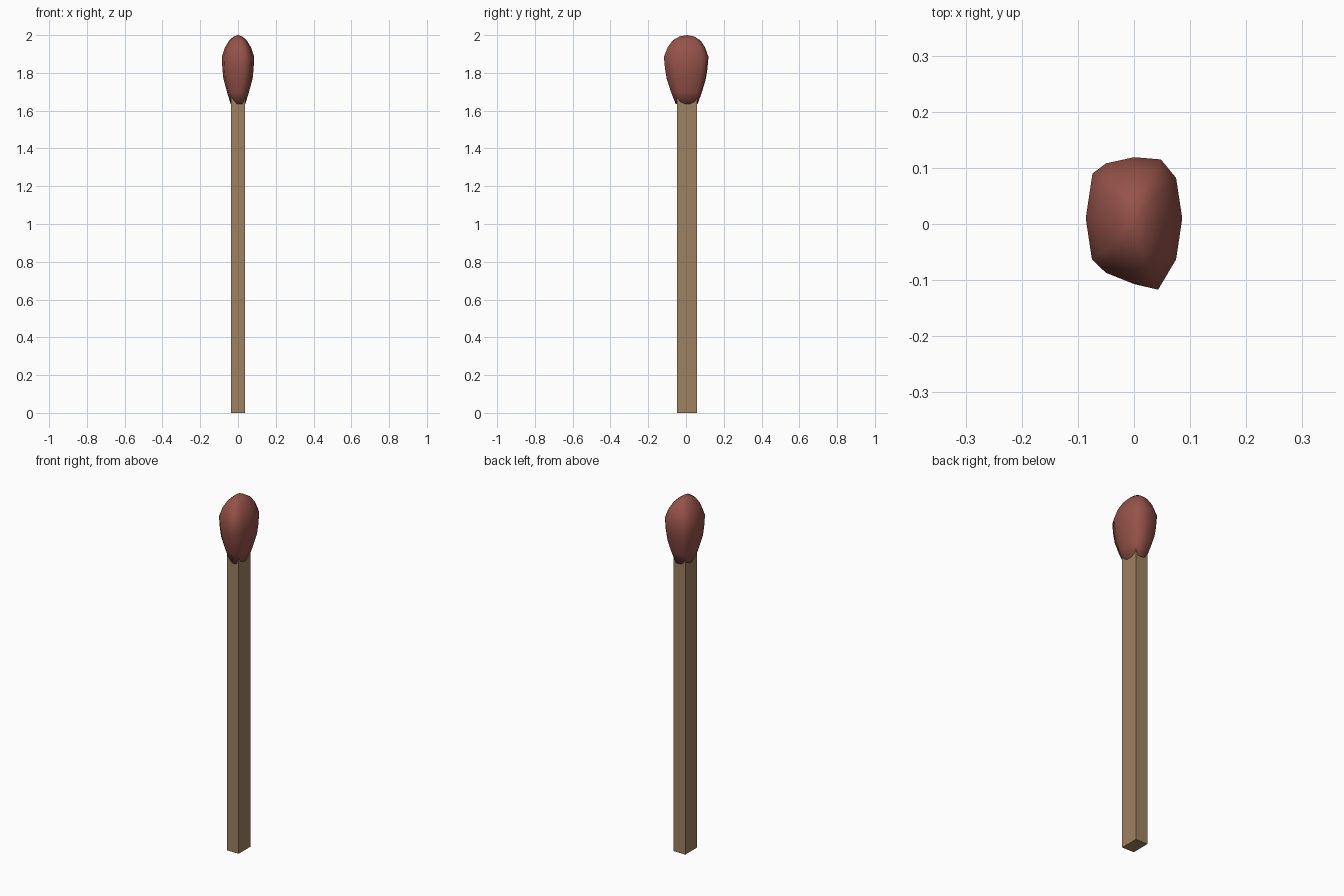
import bpy, bmesh

if "Cube" in bpy.data.objects:
    bpy.data.objects.remove(bpy.data.objects["Cube"])

CY = 0.006  # depth centre of the stick


def material(name, rgb):
    m = bpy.data.materials.new(name)
    m.diffuse_color = (*rgb, 1)
    m.use_nodes = True
    m.node_tree.nodes["Principled BSDF"].inputs["Base Color"].default_value = m.diffuse_color
    return m


def loft(name, rings, mat, tip=None):
    """Skin a stack of equal-sized point rings, capped below and above."""
    bm = bmesh.new()
    loops = [[bm.verts.new(p) for p in ring] for ring in rings]
    n = len(loops[0])
    for a, b in zip(loops, loops[1:]):
        for i in range(n):
            j = (i + 1) % n
            bm.faces.new((a[i], a[j], b[j], b[i]))
    bm.faces.new(loops[0][::-1])
    if tip:
        t = bm.verts.new(tip)
        for i in range(n):
            bm.faces.new((loops[-1][i], loops[-1][(i + 1) % n], t))
    else:
        bm.faces.new(loops[-1])
    bmesh.ops.recalc_face_normals(bm, faces=bm.faces[:])
    mesh = bpy.data.meshes.new(name)
    bm.to_mesh(mesh)
    bm.free()
    mesh.materials.append(mat)
    obj = bpy.data.objects.new(name, mesh)
    bpy.context.collection.objects.link(obj)
    return obj


wood = material("pale wood", (0.34, 0.22, 0.12))
red = material("dull red", (0.30, 0.085, 0.066))

# Square wooden stick
rect = [(-0.037, -0.053), (0.037, -0.053), (0.037, 0.053), (-0.037, 0.053)]
loft("match_stick", [[(x, y + CY, z) for x, y in rect] for z in (0, 1.72)], wood)

# Lumpy head: one uneven outline scaled up the height (z, x scale, y scale)
outline = [(0.086, 0.01), (0.075, 0.082), (0.048, 0.115), (0, 0.119),
           (-0.05, 0.108), (-0.074, 0.09), (-0.086, 0.01), (-0.075, -0.063),
           (-0.05, -0.087), (0, -0.107), (0.043, -0.117), (0.075, -0.063)]
profile = [(1.635, 0.45, 0.49), (1.70, 0.68, 0.70), (1.77, 0.90, 0.88),
           (1.82, 0.96, 0.95), (1.885, 1.0, 1.0), (1.935, 0.80, 0.84),
           (1.972, 0.54, 0.62), (1.993, 0.26, 0.32)]
head = loft("match_head",
            [[(x * sx, (y - CY) * sy + CY, z) for x, y in outline]
             for z, sx, sy in profile], red, tip=(0, CY, 2.0))
for p in head.data.polygons:
    p.use_smooth = True
